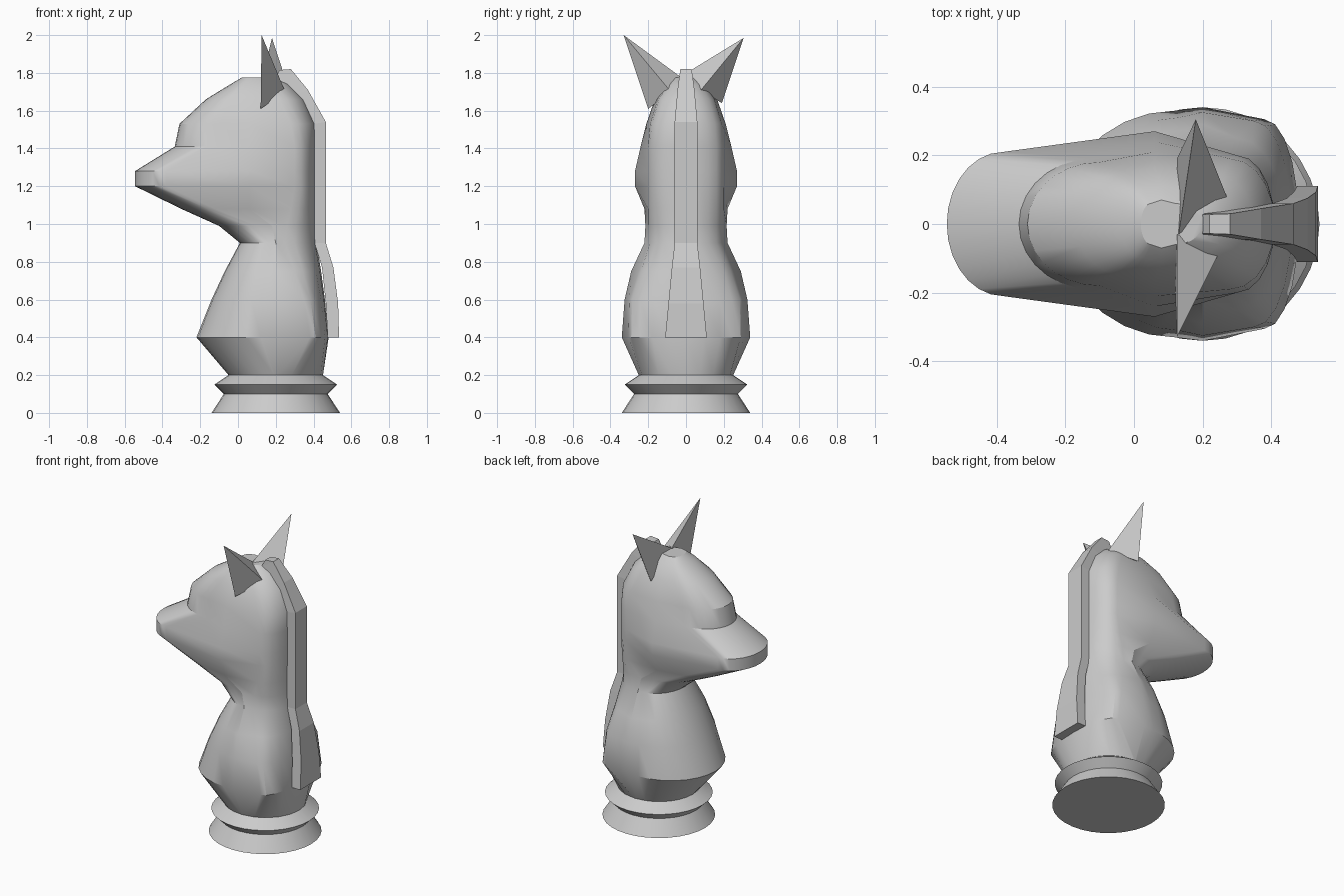
import bpy, bmesh
from math import sin, cos, pi, radians

if "Cube" in bpy.data.objects:
    bpy.data.objects.remove(bpy.data.objects["Cube"])


def make(name, verts, faces, smooth=None):
    me = bpy.data.meshes.new(name)
    me.from_pydata(verts, [], faces)
    bm = bmesh.new()
    bm.from_mesh(me)
    bmesh.ops.remove_doubles(bm, verts=bm.verts, dist=1e-4)
    bmesh.ops.recalc_face_normals(bm, faces=bm.faces)
    bm.to_mesh(me)
    bm.free()
    ob = bpy.data.objects.new(name, me)
    bpy.context.collection.objects.link(ob)
    if smooth:
        bpy.ops.object.select_all(action='DESELECT')
        ob.select_set(True)
        bpy.context.view_layer.objects.active = ob
        bpy.ops.object.shade_smooth_by_angle(angle=radians(smooth))
    return ob


def loft(name, rings, smooth=None):
    n = len(rings[0])
    verts = [p for r in rings for p in r]
    faces = [(i * n + j, i * n + (j + 1) % n, (i + 1) * n + (j + 1) % n, (i + 1) * n + j)
             for i in range(len(rings) - 1) for j in range(n)]
    faces += [tuple(range(n))[::-1], tuple(range(len(verts) - n, len(verts)))]
    return make(name, verts, faces, smooth)


# Turned base
BASE = [(0, .34), (.1, .275), (.15, .325), (.2, .25)]
loft("base", [[(.2 + r * cos(2 * pi * k / 32), r * sin(2 * pi * k / 32), z)
               for k in range(32)] for z, r in BASE], 30)


# Body and head: stacked outlines with rounded front, widest middle and rounded back
def outline(z, x0, xa, ya, xm, ym, xb, yb, x1, n=7, m=5):
    half = [(xa - (xa - x0) * cos(pi / 2 * k / n), ya * sin(pi / 2 * k / n)) for k in range(n + 1)]
    half.append((xm, ym))
    half += [(xb + (x1 - xb) * sin(pi / 2 * k / m), yb * cos(pi / 2 * k / m)) for k in range(m)]
    half.append((x1, 0))
    return [(x, y, z) for x, y in half] + [(x, -y, z) for x, y in half[-2:0:-1]]


SECTIONS = [
    (.2, -.05, .19, .245, .2, .25, .21, .245, .45),
    (.4, -.22, .12, .33, .2, .34, .38, .305, .48),
    (.6, -.14, .13, .31, .2, .325, .35, .3, .46),
    (.75, -.07, .15, .275, .2, .29, .3, .25, .44),
    (.9, .01, .18, .21, .2, .22, .25, .2, .415),
    (.99, -.1, .1, .19, .18, .215, .26, .2, .41),
    (1.08, -.3, -.12, .19, .06, .22, .28, .2, .41),
    (1.2, -.545, -.38, .21, .06, .27, .3, .2, .41),
    (1.28, -.545, -.38, .21, .06, .27, .3, .2, .41),
    (1.41, -.335, -.12, .19, .06, .24, .3, .2, .41),
    (1.53, -.31, -.1, .18, .06, .21, .28, .19, .41),
    (1.66, -.17, -.02, .15, .06, .165, .22, .15, .35),
    (1.74, -.04, .03, .1, .08, .11, .15, .1, .27),
    (1.775, .02, .05, .06, .08, .07, .12, .06, .2),
]
loft("body_and_head", [outline(*s) for s in SECTIONS], 30)

# Mane strip: outer x, z, inner x, z, half width
MANE = [(.28, 1.82, .19, 1.76, .03), (.37, 1.71, .3, 1.68, .045), (.465, 1.54, .4, 1.53, .06),
        (.465, .9, .405, .9, .06), (.505, .77, .445, .77, .075), (.53, .58, .465, .58, .093),
        (.535, .4, .475, .4, .11)]
# small flat crest start above the skull
MANE.insert(0, (.22, 1.815, .19, 1.75, .028))
loft("mane", [[(xo, -w, zo), (xo, w, zo), (xi, w, zi), (xi, -w, zi)]
              for xo, zo, xi, zi, w in MANE])

# Ears: slightly uneven pointed pyramids (tip, low corner, back corner, inner corner)
EARS = {
    "right_ear": [(.125, -.33, 2), (.12, -.2, 1.61), (.25, -.08, 1.70), (.125, -.03, 1.78)],
    "left_ear": [(.18, .305, 1.985), (.125, .19, 1.64), (.27, .08, 1.71), (.13, -.03, 1.78)],
}
for name, pts in EARS.items():
    make(name, pts, [(0, 1, 2), (0, 2, 3), (0, 3, 1), (1, 3, 2)])
